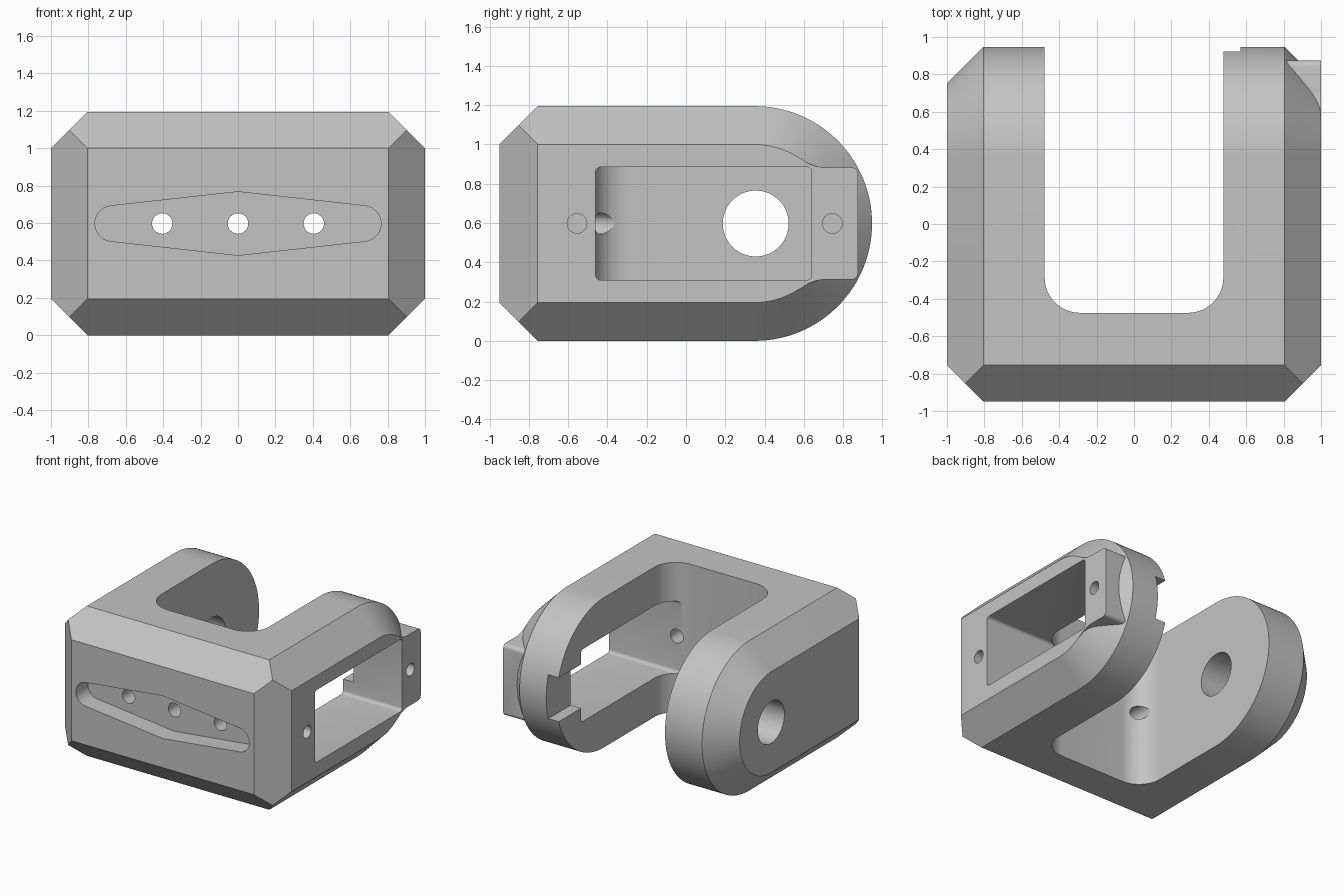
import bpy
import bmesh
from math import sin, cos, pi, radians

cube = bpy.data.objects.get("Cube")
if cube:
    bpy.data.objects.remove(cube, do_unlink=True)

grey = bpy.data.materials.new("plain grey")
grey.use_nodes = True
grey.diffuse_color = (0.55, 0.55, 0.55, 1)
grey.node_tree.nodes["Principled BSDF"].inputs["Base Color"].default_value = grey.diffuse_color

R = 0.5975          # half height and radius of the rounded arm ends
MID = R             # height of the centre line
PIVOT = 0.35        # y of the arm end centre
FRONT = -0.95
CH = 0.195          # chamfer size


def make_object(name, bm):
    bmesh.ops.recalc_face_normals(bm, faces=bm.faces)
    mesh = bpy.data.meshes.new(name)
    bm.to_mesh(mesh)
    bm.free()
    mesh.materials.append(grey)
    obj = bpy.data.objects.new(name, mesh)
    bpy.context.collection.objects.link(obj)
    return obj


def prism(name, axis, points, a, b):
    """Extrude a 2D outline along an axis from a to b."""
    place = {"x": lambda u, v, t: (t, u, v),
             "y": lambda u, v, t: (u, t, v),
             "z": lambda u, v, t: (u, v, t)}[axis]
    bm = bmesh.new()
    low = [bm.verts.new(place(u, v, a)) for u, v in points]
    high = [bm.verts.new(place(u, v, b)) for u, v in points]
    bm.faces.new(low)
    bm.faces.new(high)
    for i in range(len(points)):
        j = (i + 1) % len(points)
        bm.faces.new((low[i], low[j], high[j], high[i]))
    return make_object(name, bm)


def arc(cu, cv, r, start, end, steps):
    angles = [radians(start + (end - start) * i / steps) for i in range(steps + 1)]
    return [(cu + r * cos(t), cv + r * sin(t)) for t in angles]


def circle(cu, cv, r, steps=32):
    return arc(cu, cv, r, 0, 360, steps)[:-1]


def rounded_rect(u0, u1, v0, v1, r, steps=5):
    return (arc(u1 - r, v1 - r, r, 0, 90, steps) + arc(u0 + r, v1 - r, r, 90, 180, steps)
            + arc(u0 + r, v0 + r, r, 180, 270, steps) + arc(u1 - r, v0 + r, r, 270, 360, steps))


def combine(target, tool, operation):
    mod = target.modifiers.new(tool.name, "BOOLEAN")
    mod.operation = operation
    mod.solver = "EXACT"
    mod.object = tool
    bpy.context.view_layer.objects.active = target
    bpy.ops.object.modifier_apply(modifier=mod.name)
    bpy.data.objects.remove(tool, do_unlink=True)


# Chamfered block with a rounded back, as the hull of its edge points
points = []
for side in (-1, 1):
    for x, r in ((1 - CH, R), (1, R - CH)):
        points += [(side * x, y, z) for y, z in arc(PIVOT, MID, r, -90, 90, 64)]
    for up in (-1, 1):
        flat = MID + up * (R - CH)
        points += [(side * (1 - CH), FRONT, flat),
                   (side * (1 - CH), FRONT + CH, MID + up * R),
                   (side, FRONT + CH, flat),
                   (side * (1 - CH / 2), FRONT + CH / 2, MID + up * (R - CH / 2))]
bm = bmesh.new()
for p in points:
    bm.verts.new(p)
bmesh.ops.convex_hull(bm, input=bm.verts)
bmesh.ops.dissolve_limit(bm, angle_limit=radians(0.3), verts=bm.verts, edges=bm.edges)
bracket = make_object("bracket", bm)

# Mounting boss at the end of the left arm, flared where it meets the cone
half = [(0.5, 0.333), (0.58, 0.333), (0.62, 0.307), (0.66, 0.292), (0.70, 0.285)]
half += arc(0.845, 0.255, 0.03, 90, 0, 5)
outline = [(y, MID + d) for y, d in half] + [(y, MID - d) for y, d in reversed(half)]
combine(bracket, prism("boss", "x", outline, 0.7, 1.0), "UNION")

# Gap between the arms
cuts = [prism("arm_gap", "z", rounded_rect(-0.478, 0.478, -0.475, 1.4, 0.19, 12), -0.2, 1.4)]

# Window through the left arm and the shallow channel behind it
cuts.append(prism("window", "x", rounded_rect(-0.46, 0.64, MID - 0.288, MID + 0.288, 0.025),
                  0.2, 1.2))
cuts.append(prism("channel", "x", rounded_rect(0.55, 1.2, MID - 0.175, MID + 0.175, 0.03),
                  0.3, 0.57))

# Axle hole in the right arm
cuts.append(prism("axle_hole", "x", circle(PIVOT + 0.005, MID, 0.168, 48), -1.2, -0.3))

# Blind screw holes beside the window
for y in (-0.555, 0.745):
    cuts.append(prism("side_screw_hole", "x", circle(y, MID, 0.05, 24), 0.7, 1.2))

# Tapered recess in the front with three through holes
recess = ([(0, MID + 0.17)] + arc(-0.67, MID, 0.095, 96, 264, 14)
          + [(0, MID - 0.17)] + arc(0.67, MID, 0.095, -84, 84, 14))
cuts.append(prism("front_recess", "y", recess, -1.2, FRONT + 0.15))
for x in (-0.405, 0, 0.405):
    cuts.append(prism("front_screw_hole", "y", circle(x, MID, 0.055, 24), -1.2, -0.2))

for cut in cuts:
    combine(bracket, cut, "DIFFERENCE")

bpy.ops.object.select_all(action="DESELECT")
bracket.select_set(True)
bpy.context.view_layer.objects.active = bracket
bpy.ops.object.shade_smooth_by_angle(angle=radians(25))
